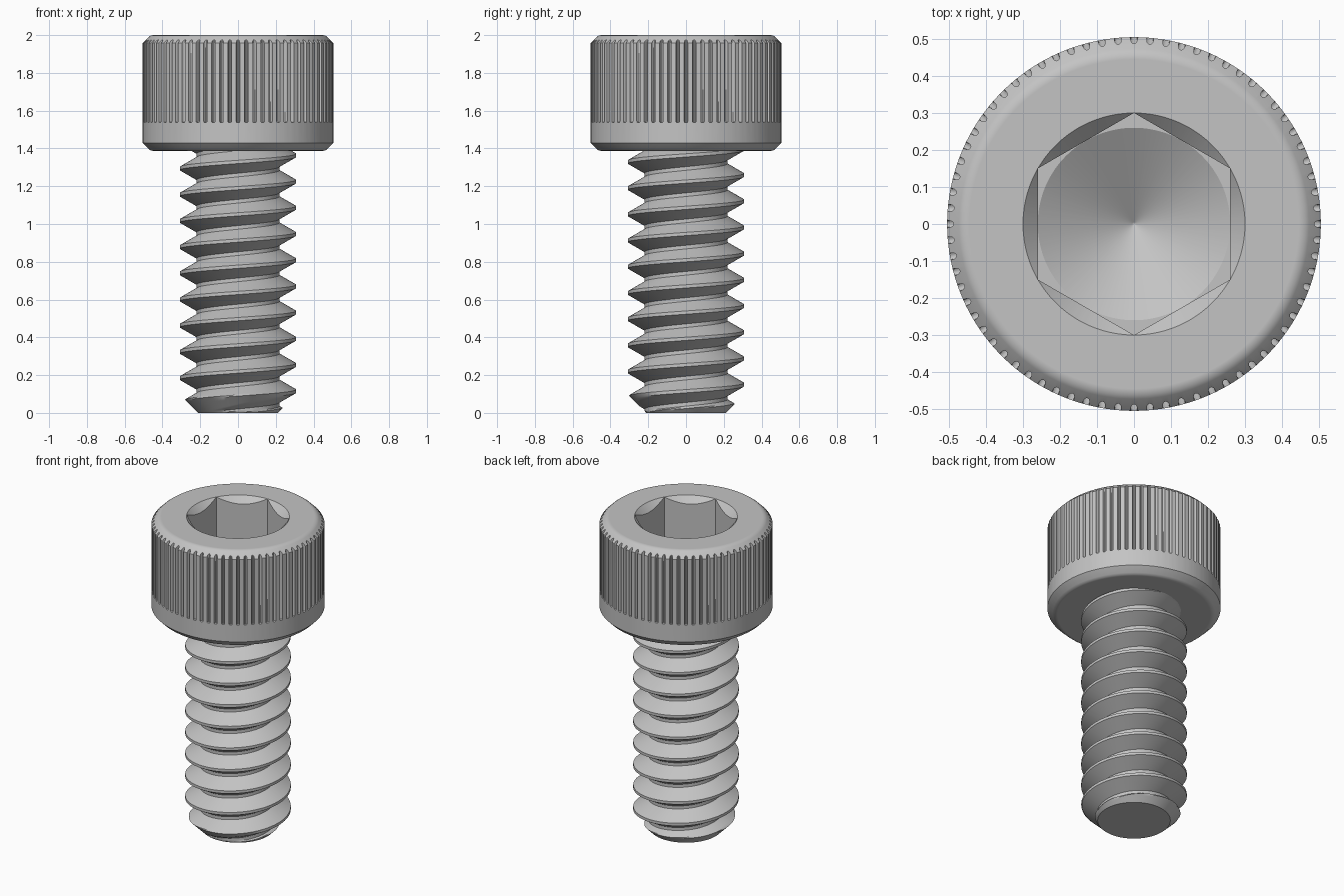
import bpy, bmesh
from math import cos, sin, radians, pi, tau

cube = bpy.data.objects.get("Cube")
if cube:
    bpy.data.objects.remove(cube)

steel = bpy.data.materials.new("grey steel")
steel.use_nodes = True
colour = (0.55, 0.55, 0.55, 1)
steel.diffuse_color = colour
steel.node_tree.nodes["Principled BSDF"].inputs["Base Color"].default_value = colour


def bridge(bm, columns, closed):
    """Skin neighbouring columns of points with quads."""
    cols = [[bm.verts.new(p) for p in col] for col in columns]
    pairs = list(zip(cols, cols[1:])) + ([(cols[-1], cols[0])] if closed else [])
    for a, b in pairs:
        for j in range(len(a) - 1):
            bm.faces.new((a[j], b[j], b[j + 1], a[j + 1]))


def finish(bm, name):
    bmesh.ops.remove_doubles(bm, verts=bm.verts, dist=0.00003)
    bmesh.ops.recalc_face_normals(bm, faces=bm.faces)
    mesh = bpy.data.meshes.new(name)
    bm.to_mesh(mesh)
    bm.free()
    mesh.materials.append(steel)
    obj = bpy.data.objects.new(name, mesh)
    bpy.context.collection.objects.link(obj)
    bpy.ops.object.select_all(action='DESELECT')
    obj.select_set(True)
    bpy.context.view_layer.objects.active = obj
    bpy.ops.object.shade_smooth_by_angle(angle=radians(30))


# Knurled cap with a countersunk hexagonal socket
R, CHAMFER, TOP, UNDER = 0.505, 0.042, 2.0, 1.387
GROOVES, KNURL_Z = 72, 1.545
RIM, FLAT, SOCKET_Z, CONE_Z = 0.3, 0.26, 1.71, 1.55
groove = [(-1.1, 0), (-0.95, 0.011), (-0.55, 0.016), (0, 0.018),
          (0.55, 0.016), (0.95, 0.011), (1.1, 0)]
# Softened inner edge of both chamfers: radius, distance from the flat face
soft_edge = [(0.473, 0.01), (0.463, 0.003), (0.45, 0), (0.445, 0)]


def head_column(angle, depth):
    a = radians(angle)
    r = R - depth
    hexagon = FLAT / cos((a + pi / 6) % (pi / 3) - pi / 6)
    tip = 0.02
    profile = [(0, UNDER)]
    profile += [(q, UNDER + h) for q, h in reversed(soft_edge)]
    profile += [
        (R, UNDER + CHAMFER), (R, KNURL_Z - depth / 2),
        (r, KNURL_Z - depth / 2), (r, TOP - CHAMFER + depth),
    ]
    profile += [(q, TOP - h) for q, h in soft_edge]
    profile += [
        (RIM, TOP), (hexagon, TOP - RIM + hexagon),
        (hexagon, SOCKET_Z), (FLAT, SOCKET_Z),
        (FLAT * tip, CONE_Z + (SOCKET_Z - CONE_Z) * tip), (0, CONE_Z),
    ]
    return [(q * cos(a), q * sin(a), z) for q, z in profile]


bm = bmesh.new()
bridge(bm, [head_column(360 / GROOVES * g + t, d)
            for g in range(GROOVES) for t, d in groove], True)
finish(bm, "knurled_head")

# Right-handed threaded shank, trimmed by a conical tip
PITCH, MAJOR, MINOR, TIP = 0.1387, 0.308, 0.219, 0.212
SHANK_TOP, STEPS, CREST_Z = 1.39, 96, 0.115
corners = [(-0.5, MINOR), (-0.43, MINOR), (-0.0625, MAJOR),
           (0.0625, MAJOR), (0.43, MINOR), (0.5, MINOR)]
cuts = [1, 8, 1, 8, 1]
thread = [(p[0] + (q[0] - p[0]) * k / n, p[1] + (q[1] - p[1]) * k / n)
          for p, q, n in zip(corners, corners[1:], cuts) for k in range(n)]
thread.append(corners[-1])


def thread_column(i):
    a = tau * i / STEPS
    points = []
    for offset, r in thread:
        z = CREST_Z + PITCH * (i / STEPS + offset)
        z = min(max(z, 0), SHANK_TOP)
        r = min(r, TIP + z)
        points.append((r * cos(a), r * sin(a), z))
    return points


bm = bmesh.new()
bridge(bm, [thread_column(i) for i in range(-3 * STEPS, 11 * STEPS + 1)], False)
bmesh.ops.create_circle(bm, cap_ends=True, segments=STEPS, radius=TIP)
finish(bm, "threaded_shank")
